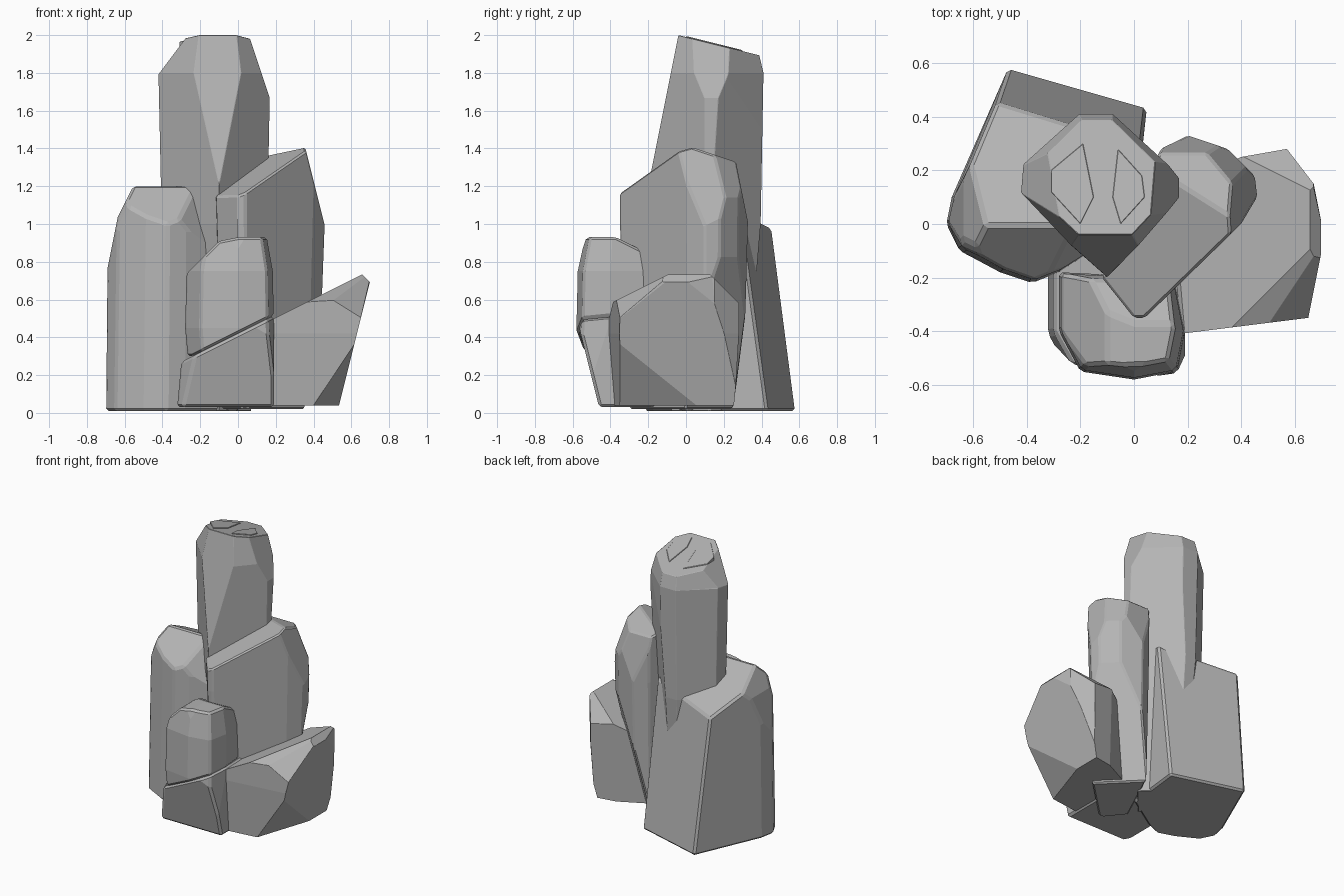
import bpy
import bmesh
from math import radians
from mathutils import Vector

cube = bpy.data.objects.get("Cube")
if cube:
    bpy.data.objects.remove(cube, do_unlink=True)

# One stone grey for every rock
stone = bpy.data.materials.new("stone grey")
stone.use_nodes = True
grey = (.46, .46, .46, 1)
stone.diffuse_color = grey
shader = stone.node_tree.nodes["Principled BSDF"]
shader.inputs["Base Color"].default_value = grey
shader.inputs["Roughness"].default_value = .9


def wrap_hull(bm, points):
    """Replace the contents of bm with the convex hull of the points."""
    bm.clear()
    for point in points:
        bm.verts.new(point)
    bmesh.ops.convex_hull(bm, input=bm.verts)
    loose = [v for v in bm.verts if not v.link_faces]
    bmesh.ops.delete(bm, geom=loose, context='VERTS')


def chisel_rock(name, outline, centre, levels, cuts, chamfer=.015):
    """Stack the scaled outline at each (height, scale) level, then slice off
    everything beyond each (point, outward normal) cutting plane."""
    middle = Vector(centre)
    points = []
    for height, scale in levels:
        for corner in outline:
            flat = middle + (Vector(corner) - middle) * scale
            points.append((flat.x, flat.y, height))
    bm = bmesh.new()
    wrap_hull(bm, points)
    for point, normal in cuts:
        bmesh.ops.bisect_plane(bm, geom=bm.verts[:] + bm.edges[:] + bm.faces[:],
                               plane_co=point, plane_no=Vector(normal).normalized(),
                               clear_outer=True)
        wrap_hull(bm, [v.co.copy() for v in bm.verts])
    bmesh.ops.remove_doubles(bm, verts=bm.verts, dist=.004)
    bmesh.ops.dissolve_limit(bm, angle_limit=radians(3), verts=bm.verts, edges=bm.edges)
    bmesh.ops.recalc_face_normals(bm, faces=bm.faces)

    mesh = bpy.data.meshes.new(name)
    bm.to_mesh(mesh)
    bm.free()
    mesh.materials.append(stone)
    rock = bpy.data.objects.new(name, mesh)
    bpy.context.collection.objects.link(rock)
    bevel = rock.modifiers.new("chamfer", 'BEVEL')
    bevel.width = chamfer
    bevel.segments = 1
    bevel.limit_method = 'ANGLE'
    bevel.angle_limit = radians(25)


# Tall spire: diamond shaft, crown sloping to the back, clipped shoulders
chisel_rock("tall_spire",
            outline=[(-.1, -.2), (.16, .1), (.16, .18), (-.08, .4), (-.2, .4),
                     (-.4, .22), (-.41, .12), (-.3, 0)],
            centre=(-.1, .15),
            levels=[(.01, .65), (1, .98), (1.8, 1.04), (2.05, .8)],
            cuts=[((0, -.04, 2), (0, 1, 4)),
                  ((-.1, -.2, 1.2), (0, -5, 1)),
                  ((-.4, .2, 1.82), (-4, 0, 3)),
                  ((.15, 0, 1.72), (3, 0, 1)),
                  ((0, .35, 1.8), (12, 12, -1))])

# Thin split layers lying on the spire's crown
crown_slabs = {
    "right": [(-.2, 0), (-.31, .12), (-.31, .2), (-.19, .3), (-.15, .1)],
    "left": [(-.05, 0), (.04, .1), (.03, .18), (-.06, .28), (-.08, .1)],
}
for place, outline in crown_slabs.items():
    chisel_rock("crown_slab_" + place, outline, centre=outline[0],
                levels=[(1.88, 1), (2.1, 1)],
                cuts=[((0, -.04, 2.005), (0, 1, 4))], chamfer=.002)

# Broad rock behind: flared back, top falling away from the front
chisel_rock("broad_back_rock",
            outline=[(-.7, 0), (-.68, .1), (-.47, .58), (.05, .45), (.03, .3), (0, 0),
                     (-.28, -.18), (-.38, -.22), (-.5, -.18), (-.65, -.1)],
            centre=(0, .3),
            levels=[(.01, 1), (.8, .99), (1.3, .96)],
            cuts=[((-.47, .58, .01), (2, 7, 1)),
                  ((-.68, 0, .82), (-5, 0, 1)),
                  ((-.64, 0, 1.03), (-2, 0, 1)),
                  ((-.4, 0, 1.2), (0, 1, 2)),
                  ((-.4, -.01, 1.2), (0, -1, 1)),
                  ((-.25, -.05, 1.17), (2, -2, 1)),
                  ((-.62, -.1, 1), (-3, -2, 1))], chamfer=.018)

# Leaning rock: top ridge rising toward the outer side, waist narrowing below
chisel_rock("leaning_rock",
            outline=[(0, -.35), (.04, -.35), (.4, 0), (.46, .1), (.45, .18),
                     (.35, .28), (.2, .33), (.1, .28), (-.12, -.2)],
            centre=(.15, .1),
            levels=[(.02, .88), (.6, .94), (1, 1), (1.5, 1)],
            cuts=[((0, -.35, 1.15), (-4, -3, 10)),
                  ((.3, .05, 1.4), (0, 1, 3)),
                  ((.45, 0, 1.03), (4, 0, 1)),
                  ((0, .33, 1), (0, 5, 1)),
                  ((.4, .25, 1.1), (2, 2, 1)),
                  ((.45, .18, .85), (3, 3, -1))], chamfer=.018)

# Front rock: bulging head over a cut-back base, split along a slanting ledge
front_outline = [(-.2, -.55), (0, -.58), (.16, -.55), (.19, -.4), (.15, -.2),
                 (-.28, -.18), (-.28, -.4)]
ledge = (-.2, -.5, .32)
chisel_rock("front_rock_head", front_outline, centre=(0, -.35),
            levels=[(.3, .95), (.45, 1), (.75, .97), (.93, .8)],
            cuts=[(ledge, (1, 0, -2)),
                  ((-.2, 0, .81), (-1, 0, 1)),
                  ((0, 0, .93), (-1, 0, 5)),
                  ((0, -.53, .92), (0, -3, 1)),
                  ((0, -.35, .92), (0, 1, 2))])
chisel_rock("front_rock_base", front_outline + [(.15, .05), (-.25, .05)],
            centre=(0, -.35),
            levels=[(.03, 1.15), (.55, .98)],
            cuts=[(ledge, (-1, 0, 2)),
                  ((.19, 0, .03), (1, 0, 0)),
                  ((0, -.46, .03), (0, -4, -1))])

# Low side rock: spreads outward above an undercut foot
chisel_rock("low_side_rock",
            outline=[(.17, -.41), (.65, -.35), (.7, -.1), (.7, 0), (.67, .15),
                     (.57, .28), (.4, .25), (.1, .1)],
            centre=(.4, 0),
            levels=[(.04, .92), (.42, 1), (.8, 1)],
            cuts=[((.65, 0, .73), (-1, 0, 2)),
                  ((.67, 0, .72), (1, 0, 1)),
                  ((0, -.18, .69), (0, -1, 2)),
                  ((.47, -.37, .62), (3, -4, 4)),
                  ((0, .14, .72), (0, 1, 1)),
                  ((.7, 0, .7), (4, 0, -1)),
                  ((.4, -.35, .04), (3, -1, -2))])
